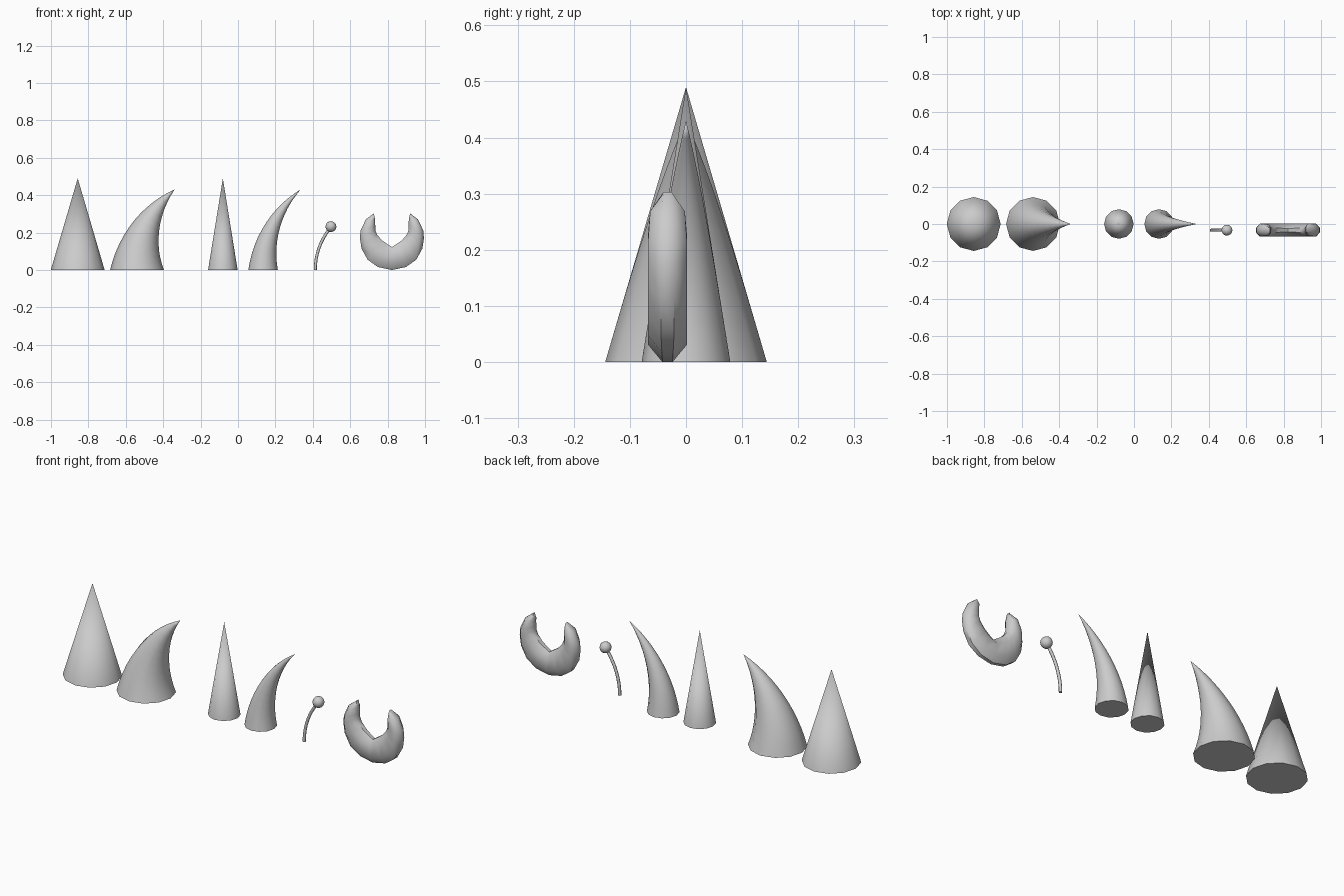
import bpy, bmesh
from math import sin, cos, pi, radians

if "Cube" in bpy.data.objects:
    bpy.data.objects.remove(bpy.data.objects["Cube"])


def loft(name, rings, tip=None):
    """Skin closed rings of points; end in a point if tip is given."""
    bm = bmesh.new()
    vr = [[bm.verts.new(p) for p in r] for r in rings]
    n = len(vr[0])
    for a, b in zip(vr, vr[1:]):
        for i in range(n):
            j = (i + 1) % n
            bm.faces.new((a[i], a[j], b[j], b[i]))
    bm.faces.new(vr[0][::-1])
    if tip:
        t = bm.verts.new(tip)
        for i in range(n):
            bm.faces.new((vr[-1][i], vr[-1][(i + 1) % n], t))
    else:
        bm.faces.new(vr[-1])
    bmesh.ops.recalc_face_normals(bm, faces=bm.faces)
    me = bpy.data.meshes.new(name)
    bm.to_mesh(me)
    bm.free()
    ob = bpy.data.objects.new(name, me)
    bpy.context.collection.objects.link(ob)
    smooth(ob, 50)
    return ob


def smooth(ob, deg):
    bpy.ops.object.select_all(action='DESELECT')
    ob.select_set(True)
    bpy.context.view_layer.objects.active = ob
    bpy.ops.object.shade_smooth_by_angle(angle=radians(deg))


def horn(name, x, y, r, length, bend, steps, sides=12, taper=True):
    """Cone or rod, bent towards +x by an angle in degrees."""
    th = radians(bend)

    def place(s, px, py):
        a = th * s
        R = length / th if th else 0
        cx, cz = (R * (1 - cos(a)), R * sin(a)) if th else (0, s * length)
        return (x + cx + px * cos(a), y + py, cz - px * sin(a))

    count = steps if taper else steps + 1
    rings = []
    for k in range(count):
        s = k / steps
        rr = r * (1 - s) if taper else r
        rings.append([place(s, rr * sin(2 * pi * i / sides), rr * cos(2 * pi * i / sides))
                      for i in range(sides)])
    return loft(name, rings, place(1, 0, 0) if taper else None)


# Straight and curved horns, wide and narrow
for label, xs, xc, r in (("wide", -0.857, -0.54, 0.144), ("narrow", -0.081, 0.134, 0.079)):
    horn(label + "_straight_horn", xs, 0, r, 0.49, 0, 1)
    horn(label + "_curved_horn", xc, 0, r, 0.49, 50, 12)

# Antenna with ball end
horn("antenna_stalk", 0.413, -0.033, 0.008, 0.242, 39, 8, 8, False)
bpy.ops.mesh.primitive_uv_sphere_add(segments=16, ring_count=10, radius=0.029,
                                     location=(0.497, -0.033, 0.232))
ball = bpy.context.object
ball.name = "antenna_ball"
smooth(ball, 60)

# Crescent: outer x, outer z, inner x, inner z, half depth, half edge width
half = [(0, 0, 0, 0.123, 0.0345, 0.009),
        (0.075, 0.016, 0.029, 0.142, 0.0345, 0.01),
        (0.130, 0.055, 0.055, 0.160, 0.0345, 0.012),
        (0.163, 0.115, 0.080, 0.190, 0.0345, 0.012),
        (0.171, 0.170, 0.089, 0.212, 0.0345, 0.012),
        (0.168, 0.210, 0.089, 0.235, 0.0345, 0.011),
        (0.140, 0.270, 0.090, 0.264, 0.031, 0.010),
        (0.097, 0.303, 0.092, 0.280, 0.010, 0.007)]
rows = [(-a, b, -c, d, e, f) for a, b, c, d, e, f in half[:0:-1]] + half
rings = []
for ox, oz, ix, iz, w, e in rows:
    section = [(0, -e), (0.25, -w), (0.75, -w), (1, -e), (1, e), (0.75, w), (0.25, w), (0, e)]
    rings.append([(0.823 + ox + (ix - ox) * t, -0.033 + y, oz + (iz - oz) * t)
                  for t, y in section])
loft("crescent_horns", rings)
